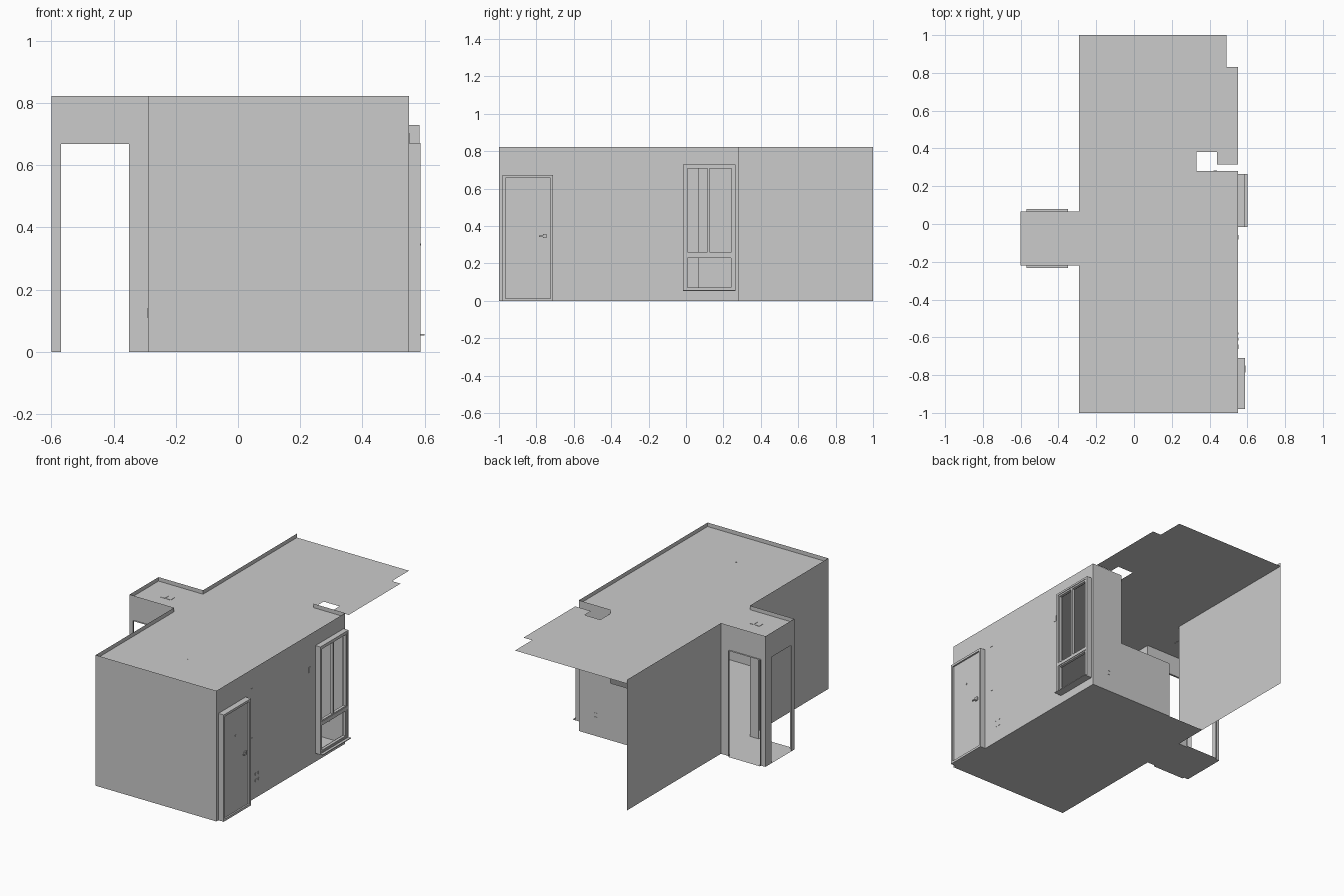
import bpy, bmesh
from mathutils import Vector

if "Cube" in bpy.data.objects:
    bpy.data.objects.remove(bpy.data.objects["Cube"])


def finish(name, bm):
    me = bpy.data.meshes.new(name)
    bm.to_mesh(me)
    bm.free()
    ob = bpy.data.objects.new(name, me)
    bpy.context.collection.objects.link(ob)
    return ob


def sheet(name, axis, pos, rect, holes=()):
    """Flat single-sided panel (u0, w0, u1, w1) across an axis, minus rectangular holes."""
    def co(u, w):
        return {'x': (pos, u, w), 'y': (u, pos, w), 'z': (u, w, pos)}[axis]
    us = sorted({r[i] for r in (rect, *holes) for i in (0, 2)})
    ws = sorted({r[i] for r in (rect, *holes) for i in (1, 3)})
    bm = bmesh.new()
    for u0, u1 in zip(us, us[1:]):
        for w0, w1 in zip(ws, ws[1:]):
            cu, cw = (u0 + u1) / 2, (w0 + w1) / 2
            if any(h[0] < cu < h[2] and h[1] < cw < h[3] for h in holes):
                continue
            bm.faces.new([bm.verts.new(co(*p)) for p in
                          ((u0, w0), (u1, w0), (u1, w1), (u0, w1))])
    bmesh.ops.remove_doubles(bm, verts=bm.verts, dist=1e-5)
    bmesh.ops.dissolve_limit(bm, angle_limit=0.01, verts=bm.verts, edges=bm.edges)
    return finish(name, bm)


def boxes(name, items):
    """Several boxes (x0, y0, z0, x1, y1, z1) in one object."""
    bm = bmesh.new()
    for b in items:
        lo, hi = Vector(b[:3]), Vector(b[3:])
        for v in bmesh.ops.create_cube(bm, size=1)['verts']:
            v.co = Vector([(lo[i] + hi[i]) / 2 + v.co[i] * (hi[i] - lo[i]) for i in range(3)])
    return finish(name, bm)


def ring(x0, x1, y0, z0, y1, z1, t):
    """Four bars of a rectangular frame facing +x."""
    return [(x0, y0, z0, x1, y0 + t, z1), (x0, y1 - t, z0, x1, y1, z1),
            (x0, y0 + t, z0, x1, y1 - t, z0 + t), (x0, y0 + t, z1 - t, x1, y1 - t, z1)]


L, R, A = -0.29, 0.55, -0.6        # left wall, right wall, alcove end
F, M, B = -1.0, 0.28, 1.0          # front wall, partition, back edge
A0, A1 = -0.22, 0.067              # alcove sides
H, C, D = 0.822, 0.797, 0.668      # wall top, ceiling, opening height

# Floor and ceiling
outside = [(A, F, L, A0), (A, A1, L, B)]
sheet("ceiling", 'z', C, (A, F, R, B), outside + [
    (0.33, M, 0.44, 0.38), (0.33, M, R, 0.315), (0.49, 0.83, R, B)])
sheet("floor", 'z', 0, (A, F, R, M), [(A, F, L, A0), (A, A1, L, M)])

# Room walls
door, win = (-0.98, 0, -0.71, 0.67), (-0.015, 0.052, 0.265, 0.73)
sheet("front_wall", 'y', F, (L, 0, R, H))
sheet("left_wall", 'x', L, (F, 0, B, H), [(A0, 0, A1, H)])
sheet("right_wall", 'x', R, (F, 0, M, H), [door, win])
sheet("partition_wall", 'y', M, (L, 0, R, H), [(L, 0, -0.04, H), (-0.04, 0.36, 0.33, H)])

# Alcove walls with three door openings
P0, P1 = -0.57, -0.35
sheet("alcove_end_wall", 'x', A, (A0, 0, A1, H), [(-0.185, 0, 0.005, D)])
for name, y, out in (("front", A0, -0.012), ("back", A1, 0.012)):
    sheet(f"alcove_{name}_wall", 'y', y, (A, 0, L, H), [(P0, 0, P1, D)])
    ya, yb = sorted((y, y + out))
    for side, x in (("left", P0), ("right", P1)):
        sheet(f"alcove_{name}_{side}_jamb", 'x', x, (ya, 0, yb, D))
    for part, z in (("threshold", 0), ("head", D)):
        sheet(f"alcove_{name}_{part}", 'z', z, (P0, ya, P1, yb))

# Entrance door
boxes("door_casing", ring(R, 0.587, -0.98, 0.0, -0.71, 0.672, 0.014))
boxes("door_leaf", [(0.565, -0.967, 0.013, 0.577, -0.723, 0.66)])
boxes("door_handle", [(0.577, -0.765, 0.335, 0.586, -0.745, 0.357),
                      (0.583, -0.785, 0.342, 0.589, -0.75, 0.349)])
boxes("door_peephole", [(0.577, -0.854, 0.486, 0.58, -0.846, 0.494)])

# Window: outer frame, two upper sashes, lower light and sill
boxes("window_frame", ring(R, 0.584, -0.015, 0.052, 0.265, 0.73, 0.012)
      + [(0.56, -0.003, 0.236, 0.584, 0.253, 0.256)])
boxes("window_sashes", ring(0.562, 0.58, -0.003, 0.25, 0.124, 0.718, 0.010)
      + ring(0.562, 0.58, 0.115, 0.25, 0.253, 0.718, 0.010))
boxes("window_lower_light", ring(0.562, 0.58, -0.003, 0.06, 0.253, 0.24, 0.012))
boxes("window_sill", [(R, -0.015, 0.052, 0.6, 0.265, 0.057)])

# Switches and sockets
t = 0.002
plates = [(-0.65, 0.685, 0.018), (-0.07, 0.6, 0.018), (-0.65, 0.38, 0.012),
          (-0.61, 0.15, 0.008), (-0.58, 0.15, 0.008), (-0.61, 0.11, 0.008), (-0.58, 0.11, 0.008)]
boxes("right_wall_switches", [(R - t, y - s * .7, z - s, R + t, y + s * .7, z + s)
                              for y, z, s in plates])
boxes("left_wall_socket", [(L - t, -0.35, 0.11, L + t, -0.33, 0.14)])
boxes("partition_socket", [(0.42, M - t, z, 0.44, M + t, z + 0.01) for z in (0.11, 0.135)])

# Ceiling fittings
boxes("alcove_spotlights", [(x, -0.105, C - t, x + 0.03, -0.065, C + t) for x in (-0.465, -0.425)])
boxes("ceiling_rose", [(0.137, -0.703, C - t, 0.143, -0.697, C + t)])
